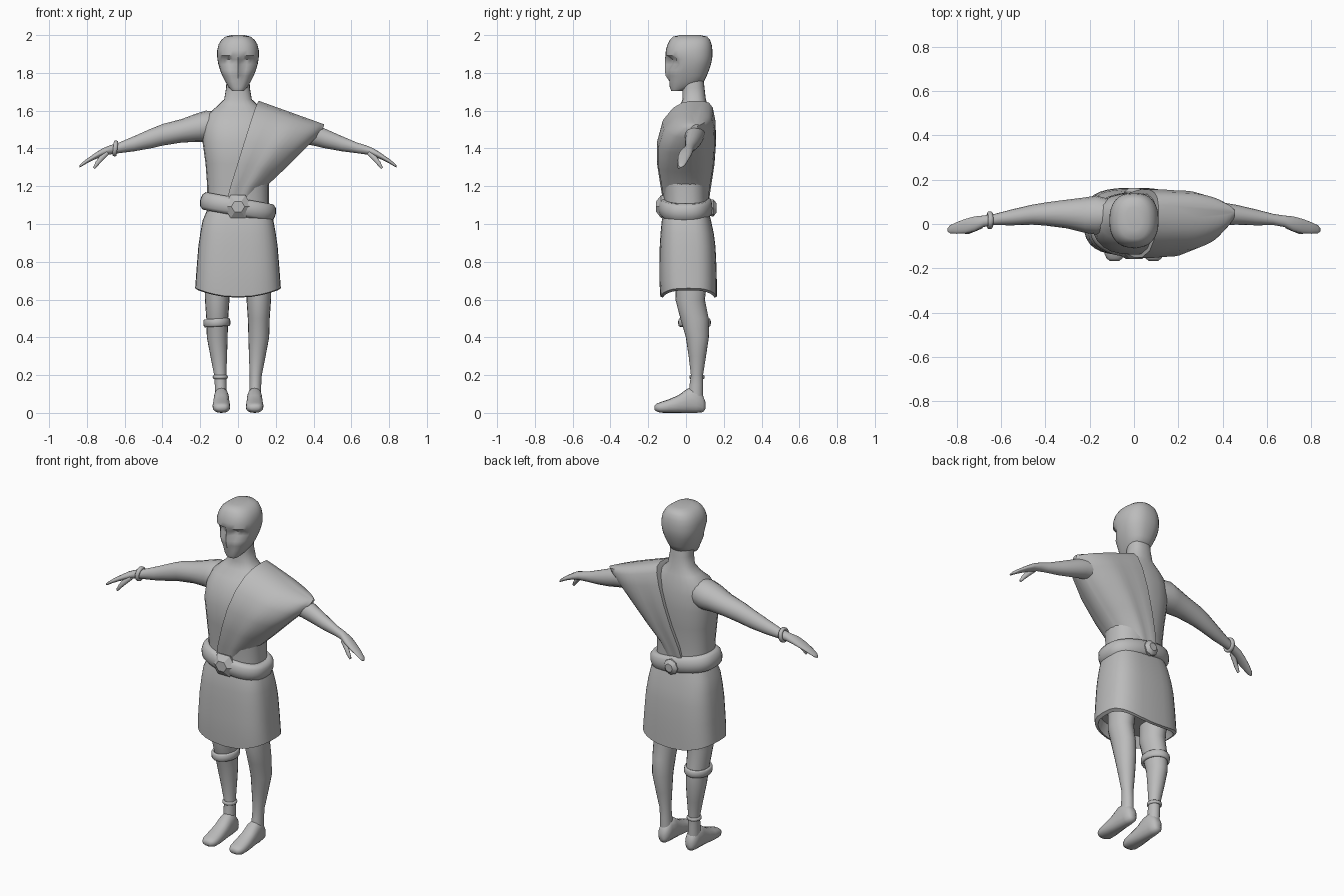
import bpy, bmesh, math
from mathutils import Vector as V

X, Y, Z = V((1, 0, 0)), V((0, 1, 0)), V((0, 0, 1))
mat = bpy.data.materials.new("plain grey")
mat.diffuse_color = (0.5, 0.5, 0.5, 1)


def se(c, p):
    return math.copysign(abs(c) ** p, c)


def oval(c, u, v, a, b, e=2.0, n=20):
    """Superellipse ring of points around c."""
    p = 2 / e
    return [V(c) + u * a * se(math.cos(2 * math.pi * i / n), p)
            + v * b * se(math.sin(2 * math.pi * i / n), p) for i in range(n)]


def flat_ring(z, rx, yf, yb, e=2.4, n=24):
    """Horizontal ring given its front and back."""
    return oval((0, (yf + yb) / 2, z), X, Y, rx, (yb - yf) / 2, e, n)


def loft(name, rings, angle=50, closed=False):
    """Skin a row of equal rings, with end caps or closed in a loop."""
    bm = bmesh.new()
    rows = [[bm.verts.new(p) for p in r] for r in rings]
    n = len(rows[0])
    pairs = list(zip(rows, rows[1:])) + ([(rows[-1], rows[0])] if closed else [])
    for a, b in pairs:
        for i in range(n):
            j = (i + 1) % n
            bm.faces.new((a[i], a[j], b[j], b[i]))
    if not closed:
        bm.faces.new(rows[0])
        bm.faces.new(rows[-1])
    bmesh.ops.recalc_face_normals(bm, faces=bm.faces)
    me = bpy.data.meshes.new(name)
    bm.to_mesh(me)
    bm.free()
    me.materials.append(mat)
    ob = bpy.data.objects.new(name, me)
    bpy.context.collection.objects.link(ob)
    bpy.ops.object.select_all(action='DESELECT')
    ob.select_set(True)
    bpy.context.view_layer.objects.active = ob
    if angle:
        bpy.ops.object.shade_smooth_by_angle(angle=math.radians(angle))
    return ob


def band(name, c, u, v, a, b, thick, tall, e=2.0, n=28):
    """Closed rounded hoop around c in the plane u, v."""
    nrm = u.cross(v).normalized()
    mid = oval(c, u, v, a, b, e, n)
    rings = []
    for p in mid:
        out = (p - V(c)).normalized()
        rings.append(oval(p, out, nrm, thick, tall, 2.3, 10))
    return loft(name, rings, 60, True)


# Torso and neck
loft("torso", [flat_ring(*r) for r in (
    (1.00, .165, -.115, .12), (1.10, .163, -.115, .115), (1.20, .163, -.12, .115),
    (1.32, .172, -.135, .13), (1.43, .187, -.138, .14), (1.52, .183, -.113, .138),
    (1.58, .160, -.075, .127), (1.62, .115, -.035, .117), (1.66, .073, -.018, .105),
    (1.72, .063, -.02, .098), (1.79, .060, -.02, .09))], 70)

# Head with brow, eye hollows and nose ridge
head = []
for z, rx, yf, yb in (
        (1.705, .032, -.078, -.02), (1.725, .05, -.086, .04), (1.755, .068, -.088, .095),
        (1.785, .083, -.092, .11), (1.815, .095, -.096, .122), (1.845, .104, -.094, .132),
        (1.872, .109, -.096, .138), (1.893, .111, -.108, .140), (1.92, .110, -.107, .140),
        (1.95, .103, -.098, .136), (1.975, .088, -.085, .127), (1.992, .066, -.068, .112),
        (2.00, .035, -.03, .075)):
    ring = flat_ring(z, rx, yf, yb, 2.4, 32)
    for p in ring:
        if p.y < -.03 and 1.77 < z < 1.88:
            if abs(p.x) < .012:
                p.y -= .016
            elif .02 < abs(p.x) < .09 and z > 1.83:
                p.y += .016
    head.append(ring)
loft("head", head, 40)

# Arms, hands and thumbs
ARM = ((.10, .04, 1.52, .07, .075), (.17, .04, 1.517, .088, .083), (.22, .04, 1.51, .08, .075),
       (.30, .045, 1.493, .065, .062), (.40, .045, 1.472, .052, .057),
       (.46, .042, 1.453, .045, .052), (.55, .03, 1.425, .036, .04),
       (.63, .02, 1.403, .025, .028), (.68, .012, 1.392, .026, .024),
       (.72, 0, 1.378, .034, .021), (.76, -.01, 1.357, .033, .016),
       (.80, -.018, 1.333, .026, .012), (.83, -.024, 1.312, .018, .009),
       (.84, -.026, 1.304, .008, .005))
THUMB = ((.69, -.01, 1.380, .012, .014), (.72, -.022, 1.352, .013, .015),
         (.745, -.034, 1.322, .011, .012), (.762, -.038, 1.296, .006, .007))
for side, s in (("right", -1), ("left", 1)):
    loft(side + "_arm", [oval((s * x, y, z), Y, Z, a, b, 2, 16) for x, y, z, a, b in ARM], 70)
    loft(side + "_thumb", [oval((s * x, y, z), Y, (X * s + Z).normalized(), a, b, 2, 10)
                           for x, y, z, a, b in THUMB], 70)

# Legs and feet
LEG = ((.72, .11, .03, .068, .085), (.60, .11, .022, .065, .078), (.50, .11, .045, .058, .075),
       (.40, .11, .06, .055, .061), (.30, .102, .06, .044, .046), (.20, .094, .058, .032, .032),
       (.15, .092, .055, .031, .036), (.06, .09, .05, .033, .04))
FOOT = ((.102, .04, .015, .02), (.09, .048, .03, .044), (.055, .068, .038, .068),
        (.01, .065, .041, .065), (-.04, .047, .044, .047), (-.09, .036, .047, .036),
        (-.135, .029, .045, .028), (-.155, .028, .036, .021), (-.166, .027, .022, .012))
for side, s in (("right", -1), ("left", 1)):
    loft(side + "_leg", [oval((s * x, y, z), X, Y, a, b) for z, x, y, a, b in LEG], 70)
    loft(side + "_foot", [oval((s * .088, y, z), X, Z, a, b, 2.4, 16) for y, z, a, b in FOOT], 60)

# Skirt with a hem that dips at front and back, closed inside
skirt = [flat_ring(*r, 3.0, 32) for r in (
    (1.07, .165, -.115, .12), (1.02, .187, -.128, .132), (.95, .20, -.135, .147),
    (.88, .21, -.139, .156), (.78, .218, -.141, .161), (.70, .224, -.141, .163),
    (.66, .227, -.136, .163), (.655, .21, -.122, .15), (.69, .19, -.11, .13))]
for ring in skirt[6:8]:
    for p in ring:
        p.z -= .045 * max(0, 1 - (p.x / .226) ** 2)
loft("skirt", skirt, 45)

# Tilted belt roll with knots
band("belt", (0, -.003, 1.09), V((1, 0, -.18)), Y, .167, .112, .034, .049, 2.6, 36)
loft("front_knot", [oval((0, y, 1.092), X, Z, a, b, 2, 6) for y, a, b in (
    (-.09, .06, .055), (-.132, .077, .07), (-.158, .036, .032))], 20)
loft("back_knot", [oval((0, y, 1.085), X, Z, r, r, 2, 8) for y, r in (
    (.09, .04), (.145, .045), (.162, .024))], 30)

# Draped cloth from waist to left shoulder: inner edge, outer edge, front and back
DRAPE = ((-.06, 1.12, .09, 1.10, -.118, .118), (-.04, 1.20, .14, 1.19, -.132, .13),
         (-.002, 1.32, .23, 1.275, -.150, .148), (.035, 1.44, .325, 1.37, -.152, .157),
         (.07, 1.55, .412, 1.455, -.122, .155), (.092, 1.615, .447, 1.50, -.068, .142),
         (.104, 1.642, .456, 1.52, -.022, .122), (.11, 1.652, .455, 1.528, .03, .085))
rows = []
N = 14
for k, (lx, lz, rx, rz, yf, yb) in enumerate(DRAPE):
    mid, half = (yf + yb) / 2, (yb - yf) / 2
    front, back = [], []
    for i in range(N + 1):
        s = 1 - (1 - i / N) ** 1.6
        d = half * max(.03, 1 - s ** 3.5) ** .5
        d *= 1 + .025 * math.sin(s * 14) * (1 - k / 7)
        x, z = lx + (rx - lx) * s, lz + (rz - lz) * s
        front.append(V((x, mid - d, z)))
        back.append(V((x, mid + d, z)))
    rows.append(front + back[::-1])
loft("draped_cloth", rows, 50)

# Jewellery on the right wrist, knee and ankle
band("bracelet", (-.65, .017, 1.40), Y, V((.12, 0, 1)), .031, .033, .009, .012, 2, 20)
band("knee_band", (-.112, .045, .478), V((1, 0, .06)), Y, .062, .077, .010, .022, 2, 24)
band("ankle_band", (-.094, .058, .19), X, Y, .033, .034, .007, .010, 2, 20)
